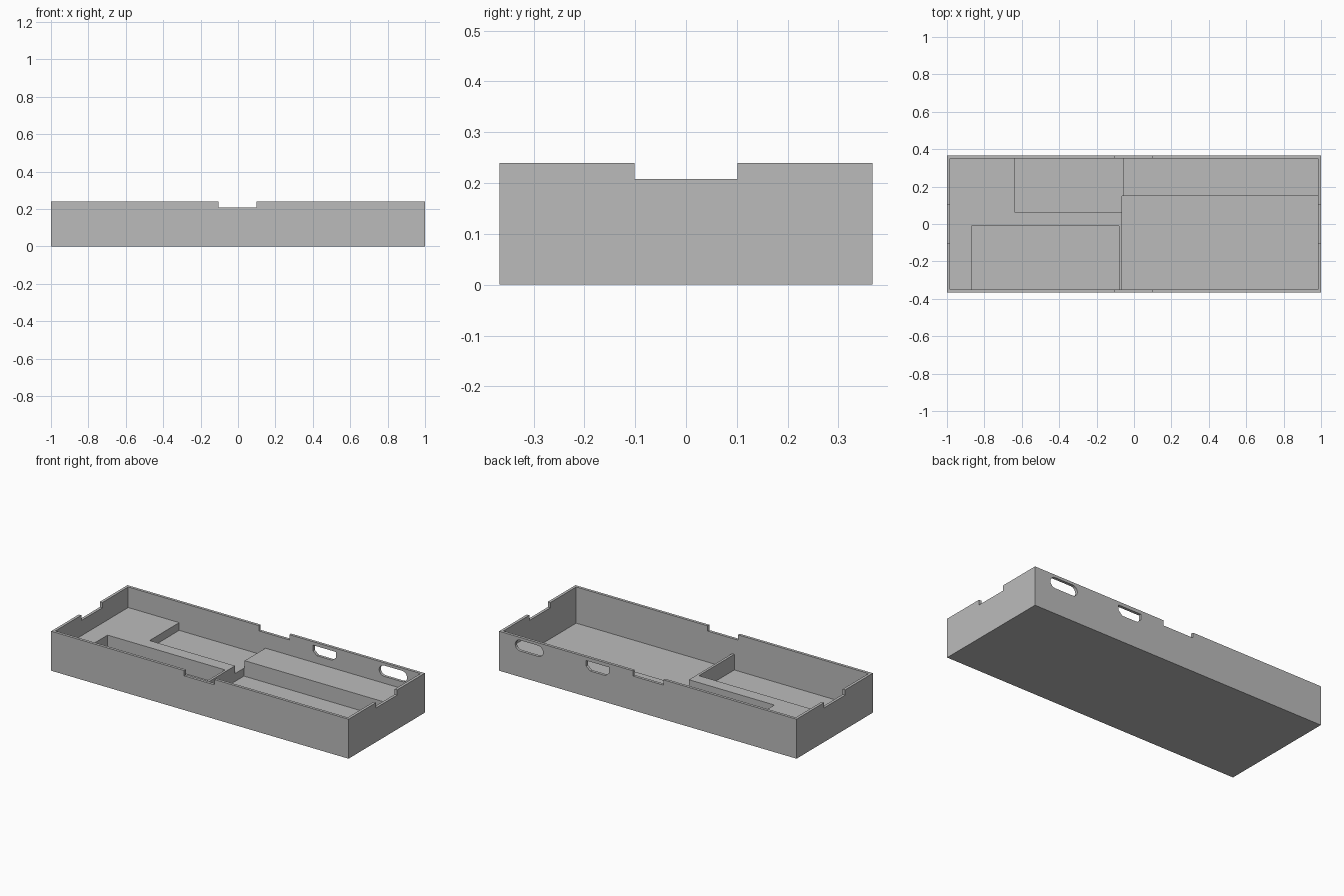
import bpy, bmesh, math

cube = bpy.data.objects.get("Cube")
if cube:
    bpy.data.objects.remove(cube, do_unlink=True)

HX, HY, TOP = 1.0, 0.3665, 0.24      # half length, half width, height
WALL = 0.017
IX, IY = HX - WALL, HY - WALL        # inner faces of the walls
SHELF, POCKET, FLOOR = 0.115, 0.068, 0.02
ABOVE = 0.3                          # cutters reach past the rim

grey = bpy.data.materials.new("plain grey")
grey.use_nodes = True
grey.diffuse_color = (0.5, 0.5, 0.5, 1)
grey.node_tree.nodes["Principled BSDF"].inputs["Base Color"].default_value = (0.5, 0.5, 0.5, 1)


def finish(name, bm):
    bmesh.ops.recalc_face_normals(bm, faces=bm.faces)
    mesh = bpy.data.meshes.new(name)
    bm.to_mesh(mesh)
    bm.free()
    mesh.materials.append(grey)
    obj = bpy.data.objects.new(name, mesh)
    bpy.context.collection.objects.link(obj)
    return obj


def box(name, x, y, z):
    """Box from three (low, high) ranges."""
    bm = bmesh.new()
    bmesh.ops.create_cube(bm, size=1)
    for v in bm.verts:
        v.co = [r[0] if c < 0 else r[1] for c, r in zip(v.co, (x, y, z))]
    return finish(name, bm)


def port(name, outline):
    """Prism through the back wall from an x-z outline."""
    bm = bmesh.new()
    face = bm.faces.new([bm.verts.new((x, HY - 0.05, z)) for x, z in outline])
    side = bmesh.ops.extrude_face_region(bm, geom=[face])["geom"]
    for v in side:
        if isinstance(v, bmesh.types.BMVert):
            v.co.y = HY + 0.05
    return finish(name, bm)


def rounded(cx, cz, width, height, steps=10):
    """Outline with full half-circle ends."""
    r = height / 2
    pts = []
    for sign in (1, -1):
        for i in range(steps + 1):
            a = math.pi * i / steps - math.pi / 2
            pts.append((cx + sign * (width / 2 - r + r * math.cos(a)), cz + sign * r * math.sin(a)))
    return pts


def tapered(cx, cz, width, height):
    """Outline with straight top and chamfered lower corners."""
    w, h = width / 2, height / 2
    half = [(w - 0.026, -h), (w, -h * 0.2), (w, h)]
    return [(cx + x, cz + z) for x, z in half] + [(cx - x, cz + z) for x, z in reversed(half)]


# Solid body
tray = box("tray", (-HX, HX), (-HY, HY), (0, TOP))

# Cavity, stepped pockets, rim notches and port openings
cutters = [
    box("cavity", (-IX, IX), (-IY, IY), (SHELF, ABOVE)),
    box("deep_bay", (-0.065, IX), (-IY, 0.15), (FLOOR, ABOVE)),
    box("front_pocket", (-0.87, -0.08), (-IY, -0.01), (FLOOR, ABOVE)),
    box("back_pocket", (-0.64, -0.06), (0.065, IY), (POCKET, ABOVE)),
    box("long_side_notches", (-0.105, 0.1), (-HY - 0.1, HY + 0.1), (0.208, ABOVE)),
    box("short_side_notches", (-HX - 0.1, HX + 0.1), (-0.101, 0.101), (0.208, ABOVE)),
    port("rounded_port", rounded(0.798, 0.19, 0.188, 0.066)),
    port("tapered_port", tapered(0.337, 0.19, 0.155, 0.057)),
]

bpy.context.view_layer.objects.active = tray
for cutter in cutters:
    cutter.hide_render = True
    cut = tray.modifiers.new(cutter.name, 'BOOLEAN')
    cut.operation = 'DIFFERENCE'
    cut.solver = 'EXACT'
    cut.object = cutter
    bpy.ops.object.modifier_apply(modifier=cut.name)
for cutter in cutters:
    bpy.data.objects.remove(cutter, do_unlink=True)
